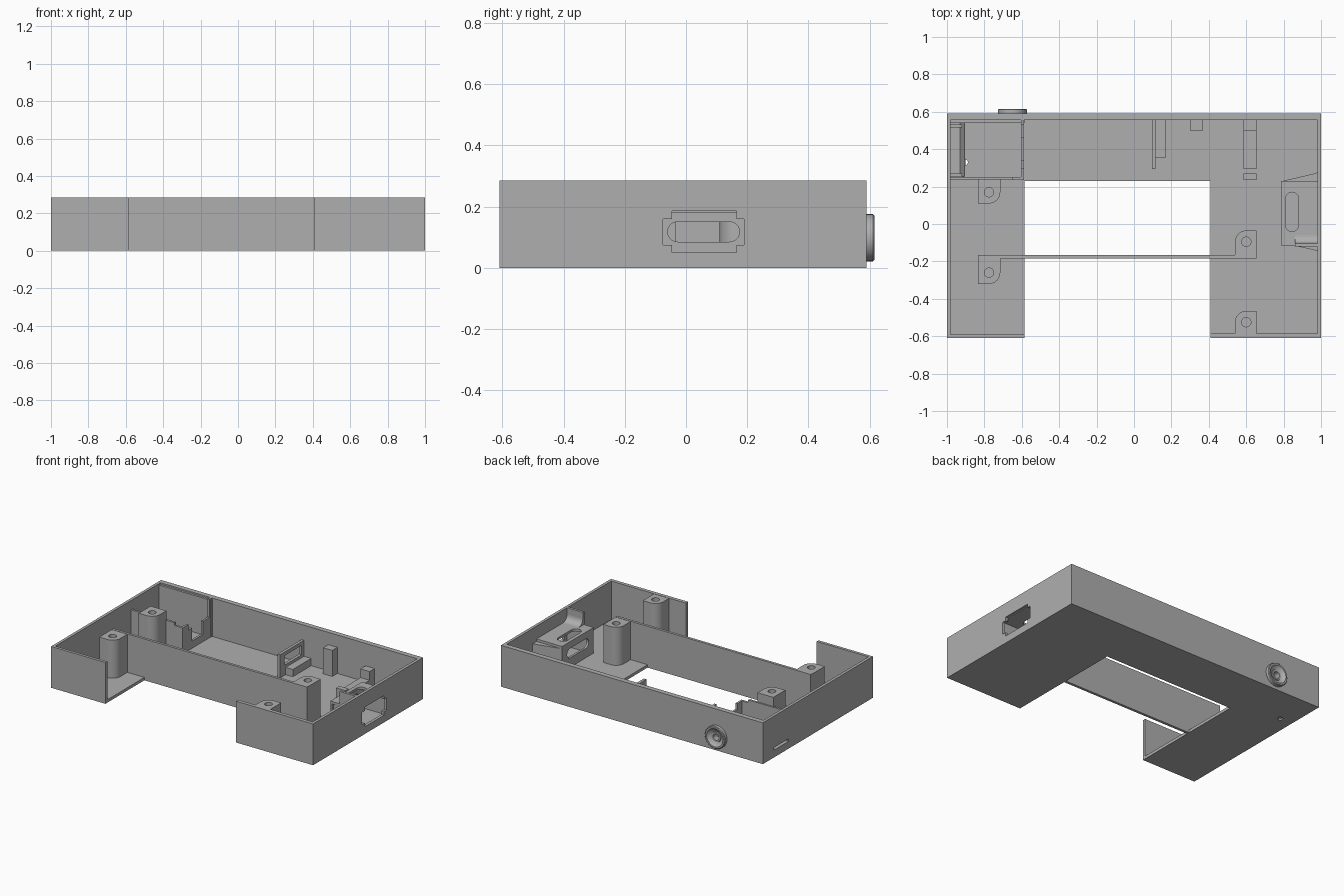
import bpy, bmesh, math
from mathutils import Matrix

if "Cube" in bpy.data.objects:
    bpy.data.objects.remove(bpy.data.objects["Cube"])

grey = bpy.data.materials.new("plain_grey")
grey.diffuse_color = (0.43, 0.43, 0.43, 1)
grey.use_nodes = True
grey.node_tree.nodes["Principled BSDF"].inputs["Base Color"].default_value = grey.diffuse_color
H, T = 0.285, 0.02          # case height, skin thickness


def finish(name, bm, matrix=None):
    if matrix:
        bm.transform(matrix)
    bmesh.ops.recalc_face_normals(bm, faces=bm.faces)
    me = bpy.data.meshes.new(name)
    bm.to_mesh(me)
    bm.free()
    me.materials.append(grey)
    ob = bpy.data.objects.new(name, me)
    bpy.context.collection.objects.link(ob)
    return ob


def prism(name, pts, a, b, axis="Z"):
    """Extrude an outline from a to b: Z takes (x, y), X takes (y, z), Y takes (x, z)."""
    bm = bmesh.new()
    place = {"Z": lambda p, h: (p[0], p[1], h),
             "X": lambda p, h: (h, p[0], p[1]),
             "Y": lambda p, h: (p[0], h, p[1])}[axis]
    lo = [bm.verts.new(place(p, a)) for p in pts]
    hi = [bm.verts.new(place(p, b)) for p in pts]
    bm.faces.new(lo)
    bm.faces.new(hi)
    n = len(pts)
    for i in range(n):
        bm.faces.new((lo[i], lo[(i + 1) % n], hi[(i + 1) % n], hi[i]))
    return finish(name, bm)


def box(name, x0, x1, y0, y1, z0, z1):
    return prism(name, [(x0, y0), (x1, y0), (x1, y1), (x0, y1)], z0, z1)


def arc(cx, cy, r, a0, a1, n=10):
    return [(cx + r * math.cos(math.radians(a0 + (a1 - a0) * i / n)),
             cy + r * math.sin(math.radians(a0 + (a1 - a0) * i / n))) for i in range(n + 1)]


def slot(u0, u1, v0, v1):
    """Outline of a round-ended slot lying along its longer side."""
    if u1 - u0 > v1 - v0:
        r, c = (v1 - v0) / 2, (v0 + v1) / 2
        return arc(u1 - r, c, r, -90, 90) + arc(u0 + r, c, r, 90, 270)
    r, c = (u1 - u0) / 2, (u0 + u1) / 2
    return arc(c, v1 - r, r, 0, 180) + arc(c, v0 + r, r, 180, 360)


def cut(ob, *cutters):
    for c in cutters:
        c.hide_render = True
        c.hide_set(True)
        m = ob.modifiers.new("cut", "BOOLEAN")
        m.operation, m.solver, m.object = "DIFFERENCE", "EXACT", c


def smooth(ob):
    bpy.ops.object.select_all(action="DESELECT")
    ob.select_set(True)
    bpy.context.view_layer.objects.active = ob
    bpy.ops.object.shade_smooth_by_angle(angle=math.radians(30))


# U-shaped floor with a small drain hole
floor = prism("floor", [(-1, -.61), (-.585, -.61), (-.585, .23), (.41, .23), (.41, -.61),
                        (1, -.61), (1, .59), (-1, .59)], 0, T)
cut(floor, prism("floor_hole_cutter", arc(-.905, .33, .017, 0, 345, 23), -.1, .1))

# Outer walls
left = box("left_wall", -1, -.98, -.61, .59, 0, H)
cut(left, box("card_slot_cutter", -1.1, -.9, .31, .47, .05, .068))
right = box("right_wall", .98, 1, -.61, .59, 0, H)
cut(right, prism("switch_opening_cutter",
                 [(-.075, .075), (-.045, .075), (-.045, .05), (.165, .05), (.165, .075), (.19, .075),
                  (.19, .16), (.165, .16), (.165, .185), (-.045, .185), (-.045, .16), (-.075, .16)],
                 .9, 1.1, "X"))
back = box("back_wall", -1, 1, .555, .59, 0, H)
cut(back, prism("jack_hole_cutter", arc(-.65, .098, .022, 0, 345, 23), .5, .65, "Y"))
box("front_wall_left", -1, -.585, -.61, -.59, 0, H)
box("front_wall_right", .41, 1, -.61, -.585, 0, H)
box("divider", -.835, .655, -.185, -.167, 0, H)

# Screw posts, each with one rounded corner
def post(name, cx, cy, x0, x1, y0, y1, top_left):
    r = .06
    if top_left:
        pts = [(x0, y0), (x1, y0), (x1, y1)] + arc(x0 + r, y1 - r, r, 90, 180)
    else:
        pts = [(x0, y1), (x0, y0)] + arc(x1 - r, y0 + r, r, -90, 0) + [(x1, y1)]
    ob = prism(name, pts, .01, H - .002)
    cut(ob, prism(name + "_hole_cutter", arc(cx, cy, .025, 0, 345, 23), .08, .4))
    smooth(ob)


post("post_left_back", -.775, .17, -.835, -.715, .11, .24, False)
post("post_left_front", -.775, -.26, -.835, -.715, -.32, -.17, False)
post("post_right_back", .6, -.095, .54, .655, -.184, -.035, True)
post("post_right_front", .6, -.525, .54, .655, -.59, -.465, True)

# Dished ring around the jack hole, turned on a lathe
bm = bmesh.new()
profile = [(.022, 0), (.077, 0), (.077, .021), (.073, .025), (.062, .025),
           (.052, .013), (.036, .007), (.034, .012), (.022, .012)]
ring = [bm.verts.new((r, 0, z)) for r, z in profile]
edges = [bm.edges.new((ring[i], ring[(i + 1) % len(ring)])) for i in range(len(ring))]
bmesh.ops.spin(bm, geom=ring + edges, cent=(0, 0, 0), axis=(0, 0, 1), angle=2 * math.pi,
               steps=40, use_merge=True)
bmesh.ops.remove_doubles(bm, verts=bm.verts, dist=1e-4)
smooth(finish("jack_ring", bm, Matrix.Translation((-.65, .59, .098)) @ Matrix.Rotation(-math.pi / 2, 4, "X")))

# Jack compartment in the back left corner
prism("compartment_front_wall", [(-.98, .01), (-.588, .01), (-.588, .2), (-.65, .2), (-.65, .22),
                                 (-.715, .22), (-.98, .22)], .235, .25, "Y")
prism("compartment_side_wall", [(.235, .01), (.555, .01), (.555, H), (.53, H), (.53, .16), (.46, .16),
                                (.46, .07), (.34, .07), (.34, .16), (.30, .16), (.30, .2), (.235, .2)],
      -.603, -.588, "X")
box("compartment_back_lining", -.98, -.585, .54, .56, .01, H - .01)
prism("card_ramp", [(-.98, .01), (-.9, .01), (-.91, .03), (-.93, .048), (-.98, .048)], .255, .54, "Y")
for y in (.262, .525):
    box("card_rail", -.98, -.92, y - .008, y + .008, .01, .1)

# Switch bracket by the right wall
top = box("bracket_top", .785, .985, -.115, .23, .18, .197)
cut(top, prism("bracket_top_slot_cutter", slot(.81, .88, -.04, .17), .1, .3))
face = box("bracket_face", .785, .8, -.115, .23, .01, .18)
cut(face, prism("bracket_face_slot_cutter", slot(-.06, .175, .085, .15), .7, .9, "X"))
prism("bracket_gusset_back", [(.785, .228), (.98, .228), (.98, .275), (.965, .27)], .01, .18)
prism("bracket_gusset_front", [(.785, -.1), (.98, -.1), (.98, -.145), (.965, -.14)], .01, .197)
# Curved tongue rising to the rim
prism("bracket_tongue", [(-.12, H), (-.103, H), (-.103, .24)]
      + arc(-.058, .242, .045, 180, 270, 6)[1:] + [(-.058, .18), (-.12, .18)], .86, .98, "X")

# Board supports along the back
prism("support_frame", [(.295, .01), (.555, .01), (.555, .18), (.53, .18), (.53, .09),
                        (.345, .09), (.345, .17), (.295, .17)], .095, .115, "X")
box("support_frame_bar", .095, .115, .295, .555, .155, .18)
box("support_step", .11, .17, .355, .555, .01, .07)
box("support_block", .3, .37, .5, .56, .01, .2)
prism("support_rail", [(.295, .01), (.555, .01), (.555, .13), (.5, .13), (.5, .07), (.295, .07)],
      .585, .655, "X")
box("support_stop", .585, .655, .235, .27, .01, .1)
